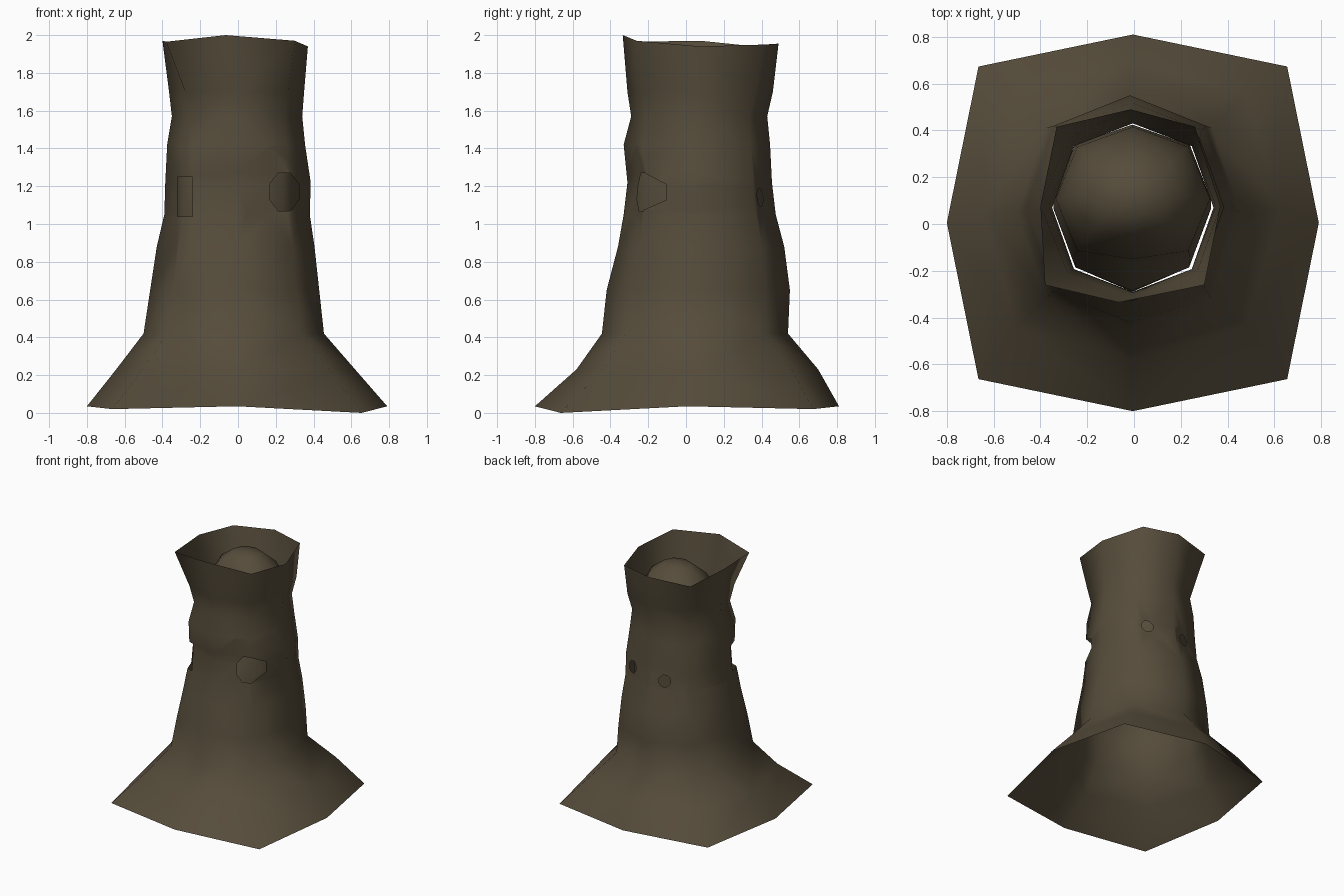
import bpy, bmesh, math
from mathutils import Vector

if "Cube" in bpy.data.objects:
    bpy.data.objects.remove(bpy.data.objects["Cube"])

bark = bpy.data.materials.new("dark_bark")
bark.diffuse_color = (0.092, 0.072, 0.043, 1)
bark.use_nodes = True
bark.node_tree.nodes["Principled BSDF"].inputs["Base Color"].default_value = bark.diffuse_color

# octagon directions, starting at the front (-y) and going counter-clockwise
def octagon(k):
    return [(0, -1), (k, -k), (1, 0), (k, k), (0, 1), (-k, k), (-1, 0), (-k, -k)]

def loft(rings):
    """Rings are (z, left x, right x, front y, back y, corner factor)."""
    bm = bmesh.new()
    loops = []
    for z, xl, xr, yf, yb, k in rings:
        cx, cy, rx, ry = (xl + xr) / 2, (yf + yb) / 2, (xr - xl) / 2, (yb - yf) / 2
        loops.append([bm.verts.new((cx + rx * dx, cy + ry * dy, z)) for dx, dy in octagon(k)])
    for a, b in zip(loops, loops[1:]):
        for i in range(8):
            j = (i + 1) % 8
            bm.faces.new((a[i], a[j], b[j], b[i]))
    return bm, loops

def cut_hole(bm, x, z, hw, hh, side, sides=8):
    """Cuts a faceted opening through the wall on the front (-1) or back (+1)."""
    planes = []
    for i in range(sides):
        a = math.tau * i / sides
        n = Vector((math.cos(a) / hw, 0, math.sin(a) / hh))
        planes.append((Vector((x + math.cos(a) * hw, 0, z + math.sin(a) * hh)), n.normalized()))

    def near(f):
        xs = [v.co.x for v in f.verts]
        zs = [v.co.z for v in f.verts]
        return (f.calc_center_median().y - 0.07) * side > 0 and \
            min(xs) < x + hw and max(xs) > x - hw and min(zs) < z + hh and max(zs) > z - hh

    for co, no in planes:
        faces = [f for f in bm.faces if near(f)]
        geom = list({e for f in faces for e in f.edges} | {v for f in faces for v in f.verts}) + faces
        bmesh.ops.bisect_plane(bm, geom=geom, dist=1e-5, plane_co=co, plane_no=no)
    inside = []
    for f in bm.faces:
        c = f.calc_center_median()
        if (c.y - 0.07) * side > 0 and all((c - co).dot(no) < 1e-4 for co, no in planes):
            inside.append(f)
    bmesh.ops.delete(bm, geom=inside, context='FACES')

def finish(bm, name):
    bmesh.ops.triangulate(bm, faces=bm.faces[:])
    me = bpy.data.meshes.new(name)
    bm.normal_update()
    bm.to_mesh(me)
    bm.free()
    me.materials.append(bark)
    for p in me.polygons:
        p.use_smooth = True
    ob = bpy.data.objects.new(name, me)
    bpy.context.collection.objects.link(ob)
    return ob

# outer trunk: flared root skirt, tapering wall, flared broken rim
bm, loops = loft([
    (0.035, -0.80, 0.79, -0.80, 0.81, 0.83),
    (0.23, -0.645, 0.62, -0.58, 0.70, 0.78),
    (0.42, -0.50, 0.455, -0.445, 0.54, 0.74),
    (0.65, -0.465, 0.43, -0.42, 0.55, 0.73),
    (0.88, -0.43, 0.405, -0.36, 0.52, 0.73),
    (1.05, -0.39, 0.38, -0.33, 0.475, 0.74),
    (1.22, -0.385, 0.385, -0.31, 0.455, 0.74),
    (1.42, -0.375, 0.355, -0.33, 0.445, 0.74),
    (1.57, -0.35, 0.34, -0.29, 0.43, 0.73),
    (1.70, -0.365, 0.35, -0.31, 0.46, 0.76),
    (1.95, -0.40, 0.37, -0.335, 0.49, 0.82)])
# uneven foot and rim
for i in (1, 3, 5, 7):
    loops[0][i].co.z = 0.0 if i == 1 else 0.02
for v, dz in zip(loops[-1], (0.05, 0.02, -0.01, 0.0, 0.005, -0.015, 0.02, 0.015)):
    v.co.z += dz
loops[-1][0].co.x -= 0.05
loops[-1][3].co.x -= 0.04
loops[-1][7].co.x -= 0.05
# knot hole and narrow window in front, two peepholes behind
cut_hole(bm, 0.245, 1.17, 0.077, 0.10, -1)
cut_hole(bm, -0.28, 1.145, 0.04, 0.105, -1, 4)
cut_hole(bm, -0.11, 1.12, 0.04, 0.045, 1)
cut_hole(bm, 0.20, 1.14, 0.04, 0.045, 1)
finish(bm, "hollow_trunk")

# inner core: lining below, front ledge, broad dome below the rim
bm, loops = loft([
    (0.86, -0.345, 0.33, -0.29, 0.425, 0.71),
    (1.26, -0.345, 0.33, -0.285, 0.425, 0.72),
    (1.36, -0.345, 0.33, -0.22, 0.425, 0.73),
    (1.57, -0.335, 0.325, -0.20, 0.415, 0.72),
    (1.72, -0.30, 0.29, -0.15, 0.38, 0.72),
    (1.84, -0.23, 0.22, -0.07, 0.31, 0.72),
    (1.92, -0.12, 0.11, 0.02, 0.22, 0.72)])
top = bm.verts.new((0, 0.12, 1.94))
for i in range(8):
    bm.faces.new((loops[-1][i], loops[-1][(i + 1) % 8], top))
# crease in the front of the dome
for ring in loops[2:5]:
    ring[0].co.y += 0.05
finish(bm, "inner_core")
